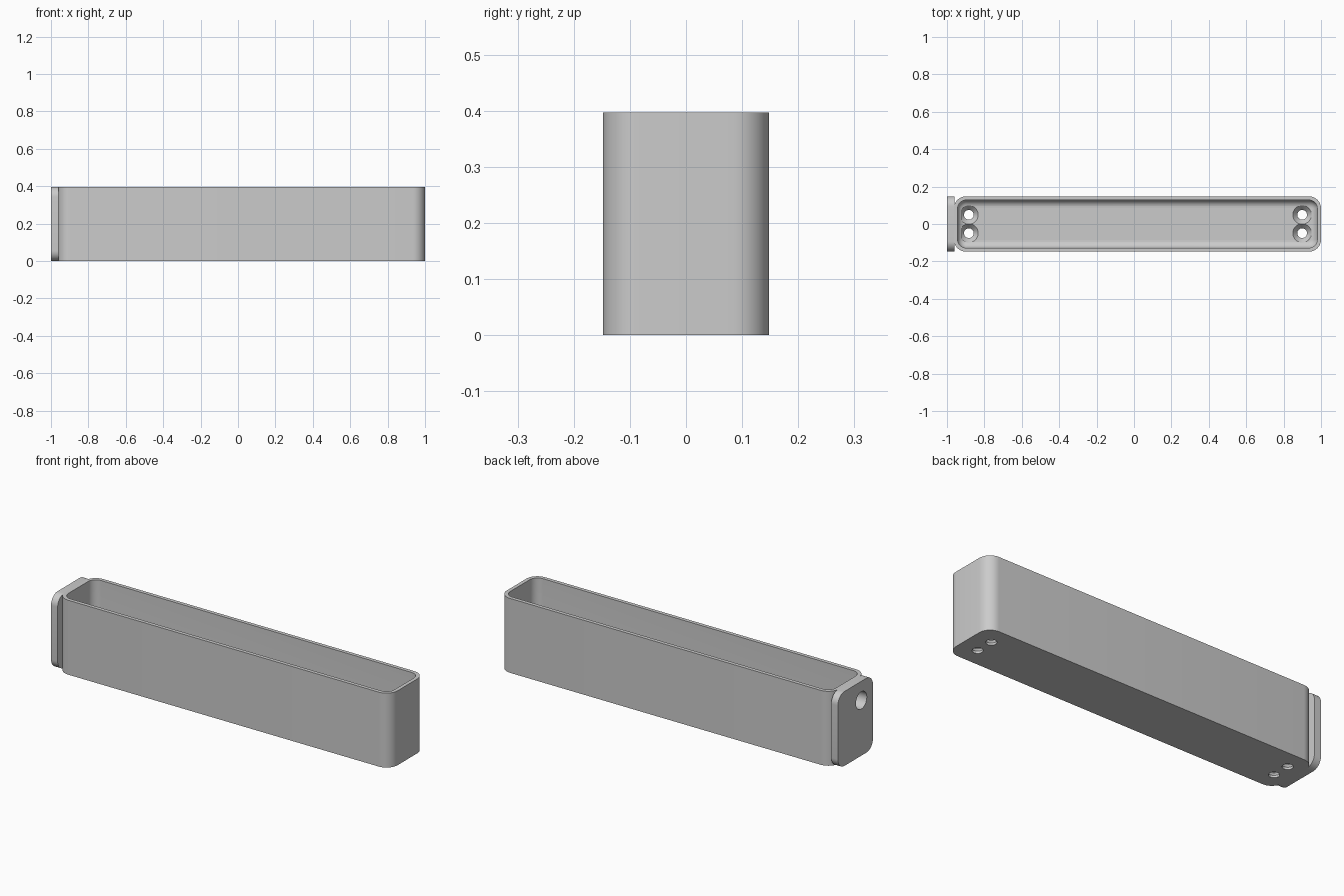
import bpy, bmesh
from math import pi, cos, sin
from mathutils import Matrix, Vector

cube = bpy.data.objects.get("Cube")
if cube:
    bpy.data.objects.remove(cube, do_unlink=True)

GREY = (0.6, 0.6, 0.6, 1)
mat = bpy.data.materials.new("plain grey")
mat.use_nodes = True
mat.diffuse_color = GREY
mat.node_tree.nodes["Principled BSDF"].inputs["Base Color"].default_value = GREY

# Main sizes
LEFT, RIGHT = -0.963, 1.0
HALF_Y, HEIGHT = 0.148, 0.397
WALL, FLOOR, CORNER, FILLET = 0.02, 0.04, 0.065, 0.04


def rounded_rect(u0, u1, v0, v1, r, steps=10):
    """Counter-clockwise outline of a rectangle with rounded corners."""
    centres = [(u1 - r, v1 - r), (u0 + r, v1 - r), (u0 + r, v0 + r), (u1 - r, v0 + r)]
    return [(cu + r * cos((q + i / steps) * pi / 2), cv + r * sin((q + i / steps) * pi / 2))
            for q, (cu, cv) in enumerate(centres) for i in range(steps + 1)]


def loft(name, rings):
    """Skin a stack of matching rings and cap both ends."""
    bm = bmesh.new()
    loops = [[bm.verts.new(p) for p in ring] for ring in rings]
    for a, b in zip(loops, loops[1:]):
        for i in range(len(a)):
            j = (i + 1) % len(a)
            bm.faces.new((a[i], a[j], b[j], b[i]))
    bm.faces.new(loops[0][::-1])
    bm.faces.new(loops[-1])
    bmesh.ops.recalc_face_normals(bm, faces=bm.faces)
    mesh = bpy.data.meshes.new(name)
    bm.to_mesh(mesh)
    bm.free()
    mesh.materials.append(mat)
    ob = bpy.data.objects.new(name, mesh)
    bpy.context.collection.objects.link(ob)
    return ob


def cutter(name, profile, matrix):
    """Turned cutter from (radius, height) pairs."""
    n = 32
    rings = [[matrix @ Vector((r * cos(2 * pi * i / n), r * sin(2 * pi * i / n), z))
              for i in range(n)] for r, z in profile]
    ob = loft(name, rings)
    ob.hide_render = True
    return ob


def finish(ob, cutters):
    """Cut the holes, then smooth the rounded surfaces."""
    bpy.ops.object.select_all(action="DESELECT")
    ob.select_set(True)
    bpy.context.view_layer.objects.active = ob
    for c in cutters:
        mod = ob.modifiers.new(c.name, "BOOLEAN")
        mod.operation, mod.solver, mod.object = "DIFFERENCE", "EXACT", c
        bpy.ops.object.modifier_apply(modifier=mod.name)
    bpy.ops.object.shade_smooth_by_angle(angle=pi / 6)


# Open tray: outer wall, rim, inner wall and filleted floor
def tray_ring(inset, z):
    outline = rounded_rect(LEFT + inset, RIGHT - inset, inset - HALF_Y, HALF_Y - inset, CORNER - inset)
    return [(x, y, z) for x, y in outline]


stack = [(0, 0), (0, HEIGHT), (WALL, HEIGHT)]
for i in range(9):
    a = i / 8 * pi / 2
    stack.append((WALL + FILLET * (1 - cos(a)), FLOOR + FILLET * (1 - sin(a))))
tray = loft("tray", [tray_ring(d, z) for d, z in stack])

# End plate with rounded corners
outline = rounded_rect(-HALF_Y, HALF_Y, 0, HEIGHT, 0.055)
plate = loft("end_plate", [[(x, y, z) for y, z in outline] for x in (-1, LEFT + 0.002)])

# Countersunk floor holes, two at each end
sink = [(0.026, -0.02), (0.026, 0.012), (0.05, FLOOR), (0.05, FLOOR + 0.004)]
floor_holes = [cutter("floor_hole", sink, Matrix.Translation((x, y, 0)))
               for x in (-0.883, 0.899) for y in (-0.049, 0.049)]

# Hole through the plate and end wall
end_hole = cutter("end_hole", [(0.046, -0.1), (0.046, 0.1)],
                  Matrix.Translation((-0.97, -0.05, 0.295)) @ Matrix.Rotation(pi / 2, 4, "Y"))

finish(tray, floor_holes + [end_hole])
finish(plate, [end_hole])
for c in floor_holes + [end_hole]:
    bpy.data.objects.remove(c, do_unlink=True)
